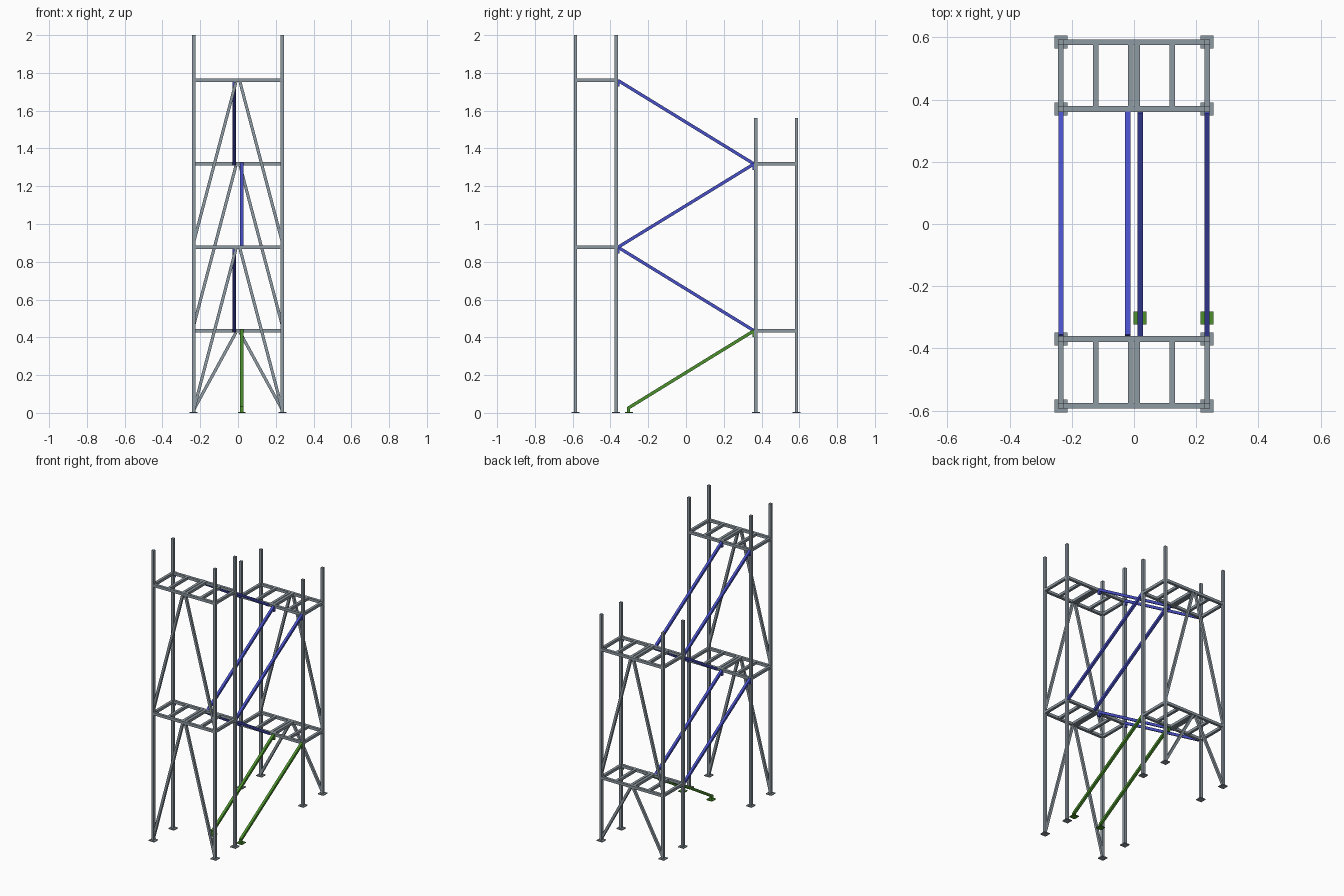
import bpy, bmesh
from mathutils import Vector, Matrix

cube = bpy.data.objects.get("Cube")
if cube:
    bpy.data.objects.remove(cube, do_unlink=True)


def material(name, rgb):
    m = bpy.data.materials.new(name)
    m.use_nodes = True
    m.diffuse_color = (*rgb, 1)
    m.node_tree.nodes["Principled BSDF"].inputs["Base Color"].default_value = (*rgb, 1)
    return m


STEEL = material("grey steel", (0.27, 0.32, 0.36))
BLUE = material("blue paint", (0.065, 0.08, 0.56))
GREEN = material("green paint", (0.07, 0.28, 0.025))

T = 0.018            # tube thickness
X = 0.235            # half width between posts
INNER, OUTER = 0.37, 0.585
PLATE = 0.006


def tubes(name, segments, mat, t=T, extend=0.0):
    """Square tubes along each (start, end) segment, joined in one object."""
    bm = bmesh.new()
    for a, b in segments:
        a, b = Vector(a), Vector(b)
        d = (b - a).normalized()
        u = Vector((1, 0, 0)) if abs(d.y) > 0.01 else Vector((0, 1, 0))
        v = d.cross(u)
        rot = Matrix((u, v, d)).transposed()
        size = Matrix.Diagonal((t, t, (b - a).length + 2 * extend, 1))
        bmesh.ops.create_cube(
            bm, size=1,
            matrix=Matrix.Translation((a + b) / 2) @ rot.to_4x4() @ size)
    bmesh.ops.recalc_face_normals(bm, faces=bm.faces)
    mesh = bpy.data.meshes.new(name)
    bm.to_mesh(mesh)
    bm.free()
    mesh.materials.append(mat)
    ob = bpy.data.objects.new(name, mesh)
    bpy.context.collection.objects.link(ob)
    return ob


def tower(label, side, height, decks):
    inner, outer = side * INNER, side * OUTER
    corners = [(x, y) for x in (-X, X) for y in (inner, outer)]
    # uprights and their base plates
    tubes(label + "_posts", [((x, y, 0), (x, y, height)) for x, y in corners], STEEL)
    tubes(label + "_base_plates",
          [((x, y, 0), (x, y, PLATE)) for x, y in corners], STEEL, t=0.042)
    below = 0.0
    for i, z in enumerate(decks, 1):
        # deck frame with cross bars
        rails = [((-X, y, z), (X, y, z)) for y in (inner, outer)]
        bars = [((x, inner, z), (x, outer, z))
                for x in (-X, -0.123, -0.011, 0.011, 0.123, X)]
        tubes(f"{label}_deck_frame_{i}", rails + bars, STEEL)
        # inverted V brace on the outer face
        foot = below + (0.015 if below == 0 else 0.025)
        tubes(f"{label}_braces_{i}",
              [((s * X, outer, foot), (s * 0.011, outer, z - 0.01)) for s in (-1, 1)],
              STEEL, t=0.016)
        below = z


FRONT_DECKS = (0.877, 1.76)
REAR_DECKS = (0.435, 1.318)
tower("front_tower", -1, 2.0, FRONT_DECKS)
tower("rear_tower", 1, 1.56, REAR_DECKS)

# stair stringers zigzagging between the towers
E = INNER - 0.01
flights = [
    ("lower_flight", -1, (E, REAR_DECKS[0]), (-E, FRONT_DECKS[0])),
    ("middle_flight", 1, (-E, FRONT_DECKS[0]), (E, REAR_DECKS[1])),
    ("upper_flight", -1, (E, REAR_DECKS[1]), (-E, FRONT_DECKS[1])),
]
for name, side, (y0, z0), (y1, z1) in flights:
    segs = []
    for x in (side * 0.02, side * X):
        segs.append(((x, y0, z0), (x, y1, z1)))
        # short hook at the top end
        segs.append(((x, y1, z1 - 0.032), (x, y1, z1)))
    tubes(name + "_stringers", segs, BLUE, t=0.017)

# bottom flight standing on the ground
segs, feet = [], []
FY = -0.305
for x in (0.02, X):
    segs += [((x, FY, 0.026), (x, E, REAR_DECKS[0])),
             ((x, FY, 0), (x, FY, 0.03)),
             ((x, E, REAR_DECKS[0] - 0.032), (x, E, REAR_DECKS[0]))]
    feet.append(((x, FY + 0.003, 0), (x, FY + 0.003, PLATE)))
tubes("ground_flight_stringers", segs, GREEN, t=0.017)
tubes("ground_flight_foot_plates", feet, GREEN, t=0.042)
